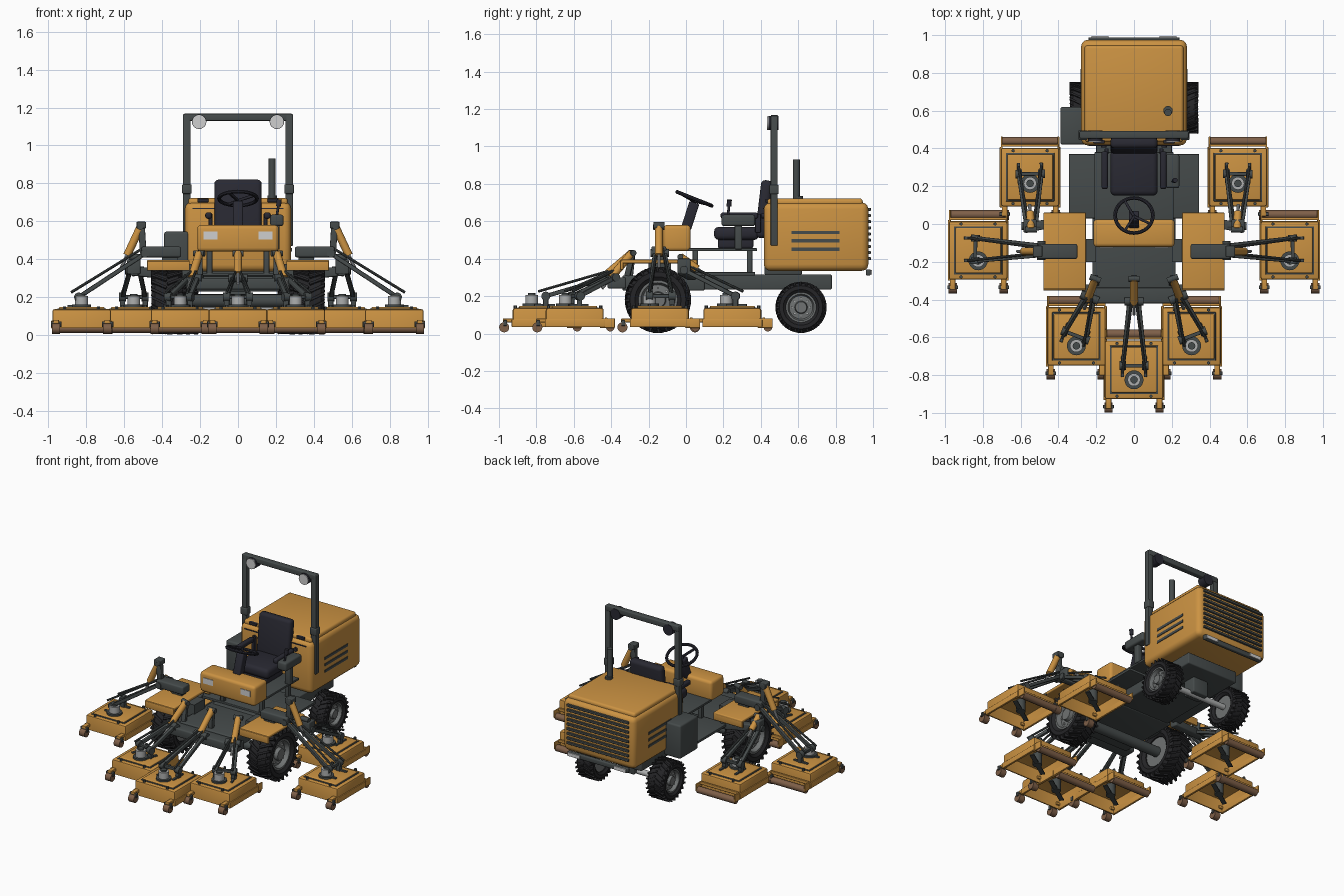
import bpy, bmesh, math
from mathutils import Vector as V, Matrix as M

if "Cube" in bpy.data.objects:
    bpy.data.objects.remove(bpy.data.objects["Cube"])


def material(name, r, g, b):
    m = bpy.data.materials.new(name)
    m.use_nodes = True
    m.diffuse_color = (r, g, b, 1)
    m.node_tree.nodes["Principled BSDF"].inputs["Base Color"].default_value = (r, g, b, 1)
    return m


ORANGE = material("orange paint", .6, .29, .055)
GREY = material("dark grey frame", .06, .07, .07)
BLACK = material("black vinyl", .022, .022, .032)
RUBBER = material("tyre rubber", .018, .018, .02)
BROWN = material("brown roller", .21, .115, .065)
SILVER = material("silver metal", .42, .43, .43)
LENS = material("lamp lens", .62, .62, .62)
RIM = material("wheel rim", .16, .17, .17)


def finish(name, bm, mat):
    # smooth shading with sharp edges kept
    bmesh.ops.recalc_face_normals(bm, faces=bm.faces)
    for f in bm.faces:
        f.smooth = True
    for e in bm.edges:
        e.smooth = len(e.link_faces) == 2 and e.calc_face_angle(0) < .6
    me = bpy.data.meshes.new(name)
    bm.to_mesh(me)
    bm.free()
    me.materials.append(mat)
    ob = bpy.data.objects.new(name, me)
    bpy.context.collection.objects.link(ob)
    return ob


def blocks(name, mats, mat, bevel=0):
    bm = bmesh.new()
    for m in mats:
        bmesh.ops.create_cube(bm, size=1, matrix=m)
    if bevel:
        bmesh.ops.bevel(bm, geom=bm.edges[:], offset=bevel, segments=3, affect='EDGES', profile=.5)
    return finish(name, bm, mat)


def place(c, s, rot=None):
    return M.Translation(c) @ (rot or M()) @ M.Diagonal((*s, 1))


def box(name, c, s, mat, bevel=0, tilt=0):
    return blocks(name, [place(c, s, M.Rotation(tilt, 4, 'X'))], mat, bevel)


def span(name, x, y, z, mat, bevel=0):
    # box given by its low and high limits
    return box(name, [(a + b) / 2 for a, b in (x, y, z)], [b - a for a, b in (x, y, z)], mat, bevel)


def aim(p, q):
    return (V(q) - V(p)).to_track_quat('Z', 'Y').to_matrix().to_4x4()


def bar(name, p, q, w, mat):
    p, q = V(p), V(q)
    return blocks(name, [place((p + q) / 2, (w, w, (q - p).length), aim(p, q))], mat, w * .15)


def rod(name, p, q, r, mat, sides=16):
    p, q = V(p), V(q)
    bm = bmesh.new()
    bmesh.ops.create_cone(bm, cap_ends=True, segments=sides, radius1=r, radius2=r,
                          depth=(q - p).length, matrix=M.Translation((p + q) / 2) @ aim(p, q))
    return finish(name, bm, mat)


def lathe(name, profile, c, mat, axis=(1, 0, 0), steps=32):
    # profile of (along axis, radius) spun around an axis through c
    bm = bmesh.new()
    rot = V((1, 0, 0)).rotation_difference(V(axis)).to_matrix()
    vs = [bm.verts.new(V(c) + rot @ V((a, 0, r))) for a, r in profile]
    es = [bm.edges.new(p) for p in zip(vs, vs[1:])]
    bmesh.ops.spin(bm, geom=vs + es, cent=c, axis=axis, angle=math.tau, steps=steps)
    bmesh.ops.remove_doubles(bm, verts=bm.verts, dist=.0005)
    return finish(name, bm, mat)


# Wheels with lugged tyres
def wheel(name, s, x, y, z, r, w):
    h, c = w / 2, V((s * x, y, z))
    lathe(name + "_tyre", [(-h * .8, r * .58), (-h, r * .7), (-h, r * .85), (-h * .75, r * .95), (h * .75, r * .95),
                           (h, r * .85), (h, r * .7), (h * .8, r * .58), (-h * .8, r * .58)], c, RUBBER)
    lugs = []
    for i in range(48):
        side = 1 if i % 2 else -1
        turn = M.Rotation(math.tau * i / 48, 4, 'X')
        lug = M.Translation((side * h * .5, 0, r * .93)) @ M.Rotation(side * .45, 4, 'Z')
        lugs.append(M.Translation(c) @ turn @ lug @ M.Diagonal((h * 1.05, r * .08, r * .14, 1)))
    blocks(name + "_lugs", lugs, RUBBER)
    lathe(name + "_rim", [(s * a * h, b * r) for a, b in
                          ((-.7, 0), (-.7, .58), (.82, .6), (.82, .52), (.45, .46), (.5, .25), (.8, .22), (.8, 0))], c, RIM)
    for i in range(8):
        d = V((0, math.cos(i * math.pi / 4), math.sin(i * math.pi / 4))) * r * .36
        rod(name + "_bolt", c + d, c + d + V((s * h * .6, 0, 0)), r * .04, SILVER, 6)


for s, side in ((1, "left"), (-1, "right")):
    wheel(side + "_front_wheel", s, .375, -.15, .18, .176, .165)
    wheel(side + "_rear_wheel", s, .275, .615, .14, .136, .13)
rod("front_axle", (-.32, -.15, .18), (.32, -.15, .18), .035, GREY)
rod("rear_axle", (-.25, .615, .14), (.25, .615, .14), .02, SILVER)
box("rear_axle_mount", (0, .615, .19), (.12, .1, .12), GREY, .008)

# Chassis and floor
span("chassis", (-.22, .22), (-.34, .1), (.23, .31), GREY, .008)
span("rear_frame", (-.2, .2), (0, .78), (.235, .315), GREY, .008)
span("front_crossbar", (-.275, .275), (-.42, -.32), (.24, .3), GREY, .01)
span("side_platform", (-.345, .345), (.03, .37), (.31, .328), GREY, .004)
span("seat_floor", (-.21, .21), (.01, .38), (.44, .456), GREY, .004)
for s in (1, -1):
    bar("floor_post", (s * .15, .05, .3), (s * .15, .05, .45), .03, GREY)
    bar("seat_post", (s * .15, .34, .3), (s * .15, .34, .45), .03, GREY)
span("tank", (-.39, -.26), (.42, .62), (.31, .545), GREY, .012)

# Engine hood with lid, louvres and rear grille
span("hood", (-.28, .28), (.416, .975), (.335, .7), ORANGE, .035)
span("hood_lid", (-.262, .262), (.435, .945), (.68, .722), ORANGE, .016)
span("front_seam", (-.24, .24), (.412, .42), (.665, .671), BLACK)
rod("filler_cap", (.18, .6, .71), (.18, .6, .735), .025, GREY)
rod("exhaust", (.18, .59, .7), (.18, .59, .93), .019, GREY)
for s in (1, -1):
    for z in (.54, .495, .45):
        box("side_louvre", (s * .28, .692, z), (.008, .255, .018), GREY)
    box("hood_latch", (s * .185, .44, .71), (.06, .03, .02), BLACK, .004)
    box("tail_lamp", (s * .18, .99, .327), (.09, .008, .024), LENS)
    rod("hood_knob", (s * .16, .405, .63), (s * .16, .425, .63), .014, BLACK)
for i in range(9):
    box("grille_slat", (0, .979, .4 + i * .033), (.48, .018, .016), GREY, .003)
span("rear_bumper", (-.235, .235), (.962, .987), (.31, .343), GREY, .006)

# Roll bar and lamps
for s in (1, -1):
    span("roll_post", sorted((s * .25, s * .29)), (.453, .49), (.47, 1.165), GREY, .005)
    box("roll_hinge", (s * .27, .47, .77), (.05, .05, .05), GREY, .006)
    rod("lamp_body", (s * .205, .44, 1.125), (s * .205, .495, 1.125), .038, BLACK, 24)
    rod("lamp_lens", (s * .205, .434, 1.125), (s * .205, .441, 1.125), .036, LENS, 24)
span("roll_top", (-.285, .285), (.453, .492), (1.13, 1.168), GREY, .006)

# Dash, steering and seat
span("dash", (-.215, .215), (-.122, .025), (.44, .58), ORANGE, .02)
for s in (1, -1):
    box("dash_lamp", (s * .145, -.122, .525), (.075, .008, .04), LENS)
bar("steering_column", (0, .0, .56), (0, .045, .7), .055, BLACK)
wheel_axis = V((0, .37, .93)).normalized()
hub = V((0, .045, .72))
lathe("steering_wheel", [(.01 * math.sin(a * math.pi / 4), .1 + .01 * math.cos(a * math.pi / 4))
                         for a in range(9)], hub, BLACK, wheel_axis)
for a in (-.5, 2.1, 4.2):
    d = V((math.cos(a), math.sin(a), 0))
    d = V((0, 0, 1)).rotation_difference(wheel_axis) @ d
    bar("steering_spoke", hub - wheel_axis * .012, hub + d * .1, .014, BLACK)
span("seat_base", (-.1, .1), (.17, .36), (.455, .51), BLACK, .012)
span("seat_cushion", (-.125, .125), (.15, .39), (.5, .57), BLACK, .025)
box("seat_back", (0, .415, .665), (.25, .06, .31), BLACK, .022, -.12)
for s in (1, -1):
    box("armrest", (s * .155, .285, .63), (.034, .2, .034), BLACK, .012)
    box("armrest_stay", (s * .145, .385, .59), (.02, .03, .1), BLACK, .004)
span("control_console", (.17, .24), (.19, .37), (.575, .635), GREY, .012)
bar("console_stay", (.2, .28, .45), (.2, .28, .58), .04, GREY)
rod("joystick", (.205, .225, .63), (.215, .23, .69), .007, BLACK)
rod("joystick_grip", (.214, .23, .68), (.218, .232, .715), .013, BLACK)

# Fenders and outrigger boxes
for s in (1, -1):
    X = sorted((s * .255, s * .48))
    span("fender", X, (-.345, .06), (.375, .395), ORANGE, .006)
    span("fender_front_lip", X, (-.352, -.335), (.34, .39), ORANGE, .004)
    span("fender_rear_lip", X, (.045, .06), (.34, .39), ORANGE, .004)
    span("fender_bracket", sorted((s * .2, s * .3)), (-.2, -.08), (.29, .375), GREY)
    span("outrigger_box", sorted((s * .3, s * .51)), (-.185, -.105), (.41, .466), GREY, .01)
    span("outrigger_riser", sorted((s * .32, s * .4)), (-.17, -.12), (.38, .42), GREY)
    bar("lift_tower", (s * .5, -.145, .43), (s * .51, -.145, .59), .035, GREY)
    box("lift_tower_head", (s * .51, -.145, .58), (.05, .06, .035), GREY, .005)
    bar("rear_outrigger", (s * .3, .03, .31), (s * .57, -.02, .34), .05, GREY)
    box("rear_outrigger_head", (s * .55, -.01, .36), (.07, .07, .08), GREY, .008)


# Mower decks
def deck(name, x, y, motor, root, end, cyl_top, cyl_low):
    def at(dx, dy, z):
        return V((x + dx, y + dy, z))
    bm = bmesh.new()
    bmesh.ops.create_cube(bm, size=1, matrix=place(at(0, 0, .086), (.31, .31, .1)))
    bmesh.ops.bevel(bm, geom=[e for e in bm.edges if max(v.co.z for v in e.verts) > .1],
                    offset=.012, segments=2, affect='EDGES', profile=.5)
    bmesh.ops.delete(bm, geom=[f for f in bm.faces if f.normal.z < -.9], context='FACES')
    shell = finish(name + "_shell", bm, ORANGE)
    mod = shell.modifiers.new("thickness", 'SOLIDIFY')
    mod.thickness = .008
    box(name + "_groove", at(0, 0, .137), (.256, .256, .006), GREY, .002)
    box(name + "_panel", at(0, 0, .14), (.24, .24, .016), ORANGE, .006)
    for s in (1, -1):
        box(name + "_skid", at(s * .154, 0, .055), (.014, .32, .04), ORANGE, .003)
        box(name + "_roller_bracket", at(s * .15, .175, .055), (.01, .08, .05), ORANGE, .003)
        box(name + "_caster_arm", at(s * .135, -.172, .07), (.03, .07, .02), ORANGE, .004)
        box(name + "_caster_fork", at(s * .135, -.195, .056), (.056, .02, .03), GREY, .003)
        rod(name + "_caster", at(s * .135 - .022, -.2, .033), at(s * .135 + .022, -.2, .033), .027, BROWN, 20)
        rod(name + "_rear_bolt", at(s * .09, .14, .13), at(s * .09, .14, .15), .009, GREY, 6)
        rod(name + "_front_bolt", at(s * .09, -.14, .13), at(s * .09, -.14, .15), .009, GREY, 6)
    rod(name + "_roller", at(-.148, .19, .034), at(.148, .19, .034), .023, BROWN, 20)
    box(name + "_roller_bar", at(0, .168, .075), (.3, .014, .02), ORANGE, .003)
    # drive motor, spindle and blade
    mx, my = motor
    rod(name + "_motor_foot", (mx, my, .14), (mx, my, .16), .05, GREY, 24)
    rod(name + "_motor", (mx, my, .155), (mx, my, .205), .034, SILVER, 20)
    rod(name + "_motor_cap", (mx, my, .2), (mx, my, .216), .02, GREY, 12)
    rod(name + "_spindle", at(0, 0, .05), at(0, 0, .13), .03, GREY)
    blocks(name + "_blade", [place(at(0, 0, .055), (.26, .03, .006), M.Rotation(.6, 4, 'Z'))], GREY)
    # lift arms in a narrow V, with tie rods and knuckles
    root, end = V(root), V(end)
    along = (end - root).normalized()
    side = along.cross(V((0, 0, 1))).normalized()
    flat = V((along.x, along.y, 0)).normalized()
    for s in (1, -1):
        tip = end + side * s * .06
        bar(name + "_arm", root + side * s * .025, tip, .022, GREY)
        rod(name + "_tie_rod", root + side * s * .012 + V((0, 0, .035)), tip + flat * .04 + V((0, 0, .025)), .007, GREY, 8)
        base = tip.copy()
        base.z = .17
        box(name + "_knuckle", base, (.028, .028, .075), GREY, .004)
        rod(name + "_pivot", tip - side * .018, tip + side * .018, .024, GREY, 14)
        bar(name + "_foot", base - flat * .05 - V((0, 0, .02)), base + flat * .06 - V((0, 0, .02)), .016, GREY)
    bar(name + "_yoke", end - side * .07, end + side * .07, .02, GREY)
    rod(name + "_root_pin", root - side * .05, root + side * .05, .022, GREY)
    # lift cylinder and piston
    a, b = V(cyl_top), V(cyl_low)
    rod(name + "_lift_cylinder", a, b, .021, ORANGE)
    rod(name + "_lift_piston", b, b + (b - a) * .45, .009, SILVER, 10)
    rod(name + "_lift_pin", a - side * .03, a + side * .03, .016, GREY, 12)


deck("centre_deck", 0, -.772, (0, -.825), (0, -.41, .3), (0, -.75, .2), (0, -.29, .43), (0, -.42, .32))
bar("centre_lift_post", (0, -.3, .29), (0, -.285, .43), .03, GREY)
for s, n in ((1, "left"), (-1, "right")):
    deck(n + "_front_deck", s * .305, -.595, (s * .305, -.645), (s * .235, -.39, .3), (s * .31, -.59, .2),
         (s * .205, -.29, .43), (s * .245, -.4, .3))
    bar(n + "_lift_post", (s * .2, -.32, .28), (s * .205, -.285, .43), .03, GREY)
    deck(n + "_side_deck", s * .825, -.14, (s * .825, -.195), (s * .49, -.14, .43), (s * .84, -.135, .2),
         (s * .515, -.145, .57), (s * .585, -.145, .42))
    deck(n + "_rear_deck", s * .55, .248, (s * .55, .215), (s * .545, -.01, .34), (s * .55, .265, .2),
         (s * .545, -.03, .41), (s * .55, .06, .345))
